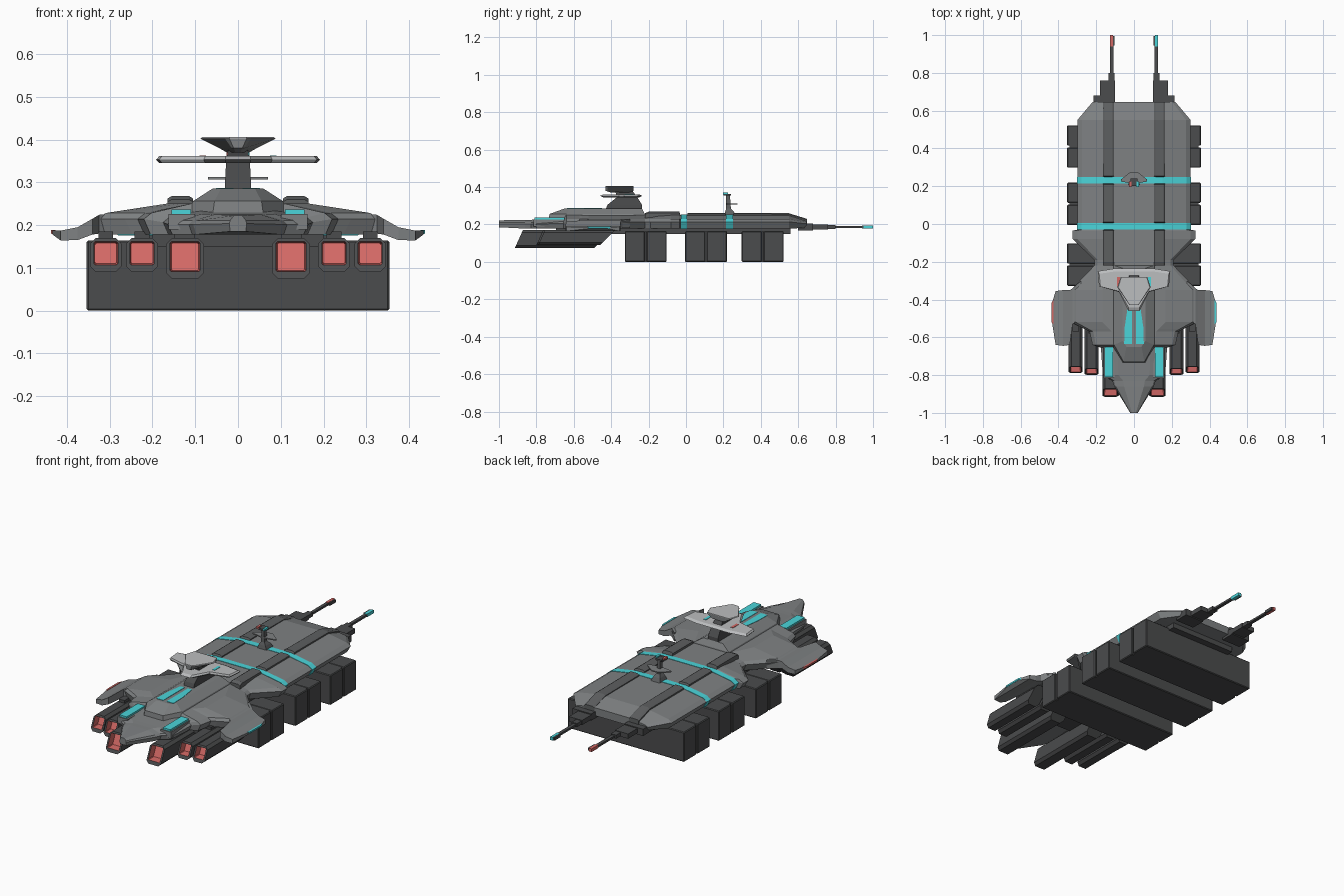
import bpy, bmesh


def material(name, rgb):
    m = bpy.data.materials.new(name)
    m.diffuse_color = (*rgb, 1)
    return m


CYAN = material("cyan", (0.07, 0.66, 0.70))
RED = material("red", (0.65, 0.14, 0.13))
HULL = material("hull_grey", (0.21, 0.22, 0.225))
RAIL = material("rail_grey", (0.11, 0.115, 0.118))
DARK = material("dark_grey", (0.07, 0.072, 0.074))
LIGHT = material("light_grey", (0.5, 0.51, 0.52))
SIDES = ((-1, "left", RED), (1, "right", CYAN))


def loft(name, rings, mat=HULL, caps=(True, True), mirror=False):
    """Skin equal-length rings of points into one flat-faced object."""
    bm = bmesh.new()
    vs = [[bm.verts.new(p) for p in r] for r in rings]
    n = len(rings[0])
    for a, b in zip(vs, vs[1:]):
        for i in range(n):
            j = (i + 1) % n
            bm.faces.new((a[i], a[j], b[j], b[i]))
    if caps[0]:
        bm.faces.new(vs[0][::-1])
    if caps[1]:
        bm.faces.new(vs[-1])
    bmesh.ops.recalc_face_normals(bm, faces=bm.faces)
    me = bpy.data.meshes.new(name)
    bm.to_mesh(me)
    bm.free()
    me.materials.append(mat)
    ob = bpy.data.objects.new(name, me)
    bpy.context.collection.objects.link(ob)
    if mirror:
        ob.modifiers.new("mirror", 'MIRROR')
    return ob


def box(name, x, y, z, mat=HULL, mirror=False):
    ring = lambda h: [(x[0], y[0], h), (x[1], y[0], h), (x[1], y[1], h), (x[0], y[1], h)]
    return loft(name, [ring(z[0]), ring(z[1])], mat, mirror=mirror)


def plate(name, levels, mat=HULL):
    """Symmetric plan outlines (half, x > 0) stacked at heights."""
    return loft(name, [[(x, y, z) for x, y in half] + [(-x, y, z) for x, y in reversed(half)]
                       for z, half in levels], mat)


def hull_ring(y, w, zt=0.25, zb=0.178, grow=0.0):
    h = zt - zb
    half = [(0.5 * w, zt + grow), (0.92 * w + grow, zt - 0.3 * h + grow),
            (w + grow, zt - 0.5 * h), (0.93 * w + grow, zb - grow)]
    return [(x, y, z) for x, z in half] + [(-x, y, z) for x, z in reversed(half)]


# Main hull, rear half and front half
loft("rear_hull", [hull_ring(*s) for s in (
    (-0.24, 0.21), (-0.19, 0.21), (-0.08, 0.325), (-0.035, 0.325), (-0.03, 0.30),
    (0.55, 0.30), (0.645, 0.22, 0.225, 0.182))])
loft("front_hull", [hull_ring(*s) for s in (
    (-0.22, 0.21), (-0.35, 0.335), (-0.52, 0.335), (-0.555, 0.265), (-0.57, 0.235),
    (-0.64, 0.22), (-0.655, 0.175, 0.235), (-0.73, 0.17, 0.23), (-0.80, 0.165, 0.226),
    (-0.83, 0.115, 0.225), (-0.86, 0.105, 0.225), (-1.0, 0.02, 0.222, 0.185))])
box("keel", (-0.2, 0.2), (-0.62, 0.56), (0.15, 0.182), DARK)

# Cyan bands wrapping the hull
for i, (y0, y1) in enumerate(((-0.028, 0.005), (0.215, 0.25))):
    loft(f"hull_band_{i}", [hull_ring(y, 0.30, grow=0.002) for y in (y0, y1)], CYAN)

# Raised roof rails
loft("roof_rail", [[(0.105, y, z - 0.03), (0.165, y, z - 0.03), (0.165, y, z - 0.006),
                    (0.155, y, z), (0.115, y, z), (0.105, y, z - 0.006)]
                   for y, z in ((-0.22, 0.26), (-0.2, 0.268), (-0.035, 0.268), (-0.03, 0.25),
                                (0.005, 0.25), (0.01, 0.262), (0.21, 0.262), (0.215, 0.25),
                                (0.25, 0.25), (0.255, 0.262), (0.55, 0.26), (0.647, 0.23))],
     RAIL, mirror=True)

# Cargo containers: three paired blocks with a recessed core
for i, y in enumerate((-0.327, -0.005, 0.298)):
    for j in (0, 1):
        a = y + 0.117 * j
        ob = box(f"container_{i}_{j}", (-0.354, 0.354), (a, a + 0.107), (0, 0.164), DARK)
        b = ob.modifiers.new("bevel", 'BEVEL')
        b.width, b.segments = 0.004, 1
    box(f"container_core_{i}", (-0.342, 0.342), (y + 0.1, y + 0.125), (0, 0.162), DARK)

# Drooping side wings with coloured tips
wing = ((0.28, -0.50, -0.30, 0.18, 0.228), (0.325, -0.53, -0.34, 0.18, 0.224),
        (0.34, -0.64, -0.35, 0.178, 0.215), (0.375, -0.645, -0.35, 0.165, 0.195),
        (0.415, -0.64, -0.355, 0.164, 0.187), (0.434, -0.52, -0.42, 0.178, 0.187))
loft("side_wing", [[(x, a, z0), (x, b, z0), (x, b, z1), (x, a, z1)]
                   for x, a, b, z0, z1 in wing], mirror=True)
for s, side, mat in SIDES:
    loft(f"wing_tip_{side}", [[(s * x, a, z0), (s * x, b, z0), (s * x, b, 0.189), (s * x, a, 0.189)]
                              for x, a, b, z0 in ((0.427, -0.53, -0.40, 0.175),
                                                  (0.437, -0.52, -0.42, 0.18))], mat)


# Engines: chamfered slanted pods with red recessed mouths
def pod_ring(x0, x1, z0, z1, y, lean, c, inset=0.0, lift=0.0):
    base = z0
    x0, x1, z0, z1 = x0 + inset, x1 - inset, z0 + inset + lift, z1 - inset
    pts = [(x0 + c, z0), (x1 - c, z0), (x1, z0 + c), (x1, z1 - c),
           (x1 - c, z1), (x0 + c, z1), (x0, z1 - c), (x0, z0 + c)]
    return [(x, y + lean * (z - base), z) for x, z in pts]


for name, x0, x1, z0, yf, yb in (("main", 0.08, 0.168, 0.074, -0.915, -0.49),
                                 ("middle", 0.187, 0.262, 0.09, -0.80, -0.46),
                                 ("outer", 0.272, 0.346, 0.09, -0.79, -0.46)):
    pod = lambda y, lean, inset=0.0, c=0.014, lift=0.0: pod_ring(
        x0, x1, z0, 0.17, y, lean, c, inset, lift)
    rim = pod(yf, 0.45, 0.009, 0.003, 0.008)
    loft(f"{name}_engine", [pod(yb, 1.0), pod(yb - 0.04, 0.8), pod(yf + 0.1, 0.45),
                            pod(yf, 0.45), rim], DARK, caps=(True, False), mirror=True)
    loft(f"{name}_engine_mouth", [rim, pod(yf + 0.04, 0.45, 0.012, 0.003, 0.008)], RED,
         caps=(False, True), mirror=True)
    box(f"{name}_engine_pylon", (x0 + 0.02, x1 - 0.02), (yf + 0.22, yb + 0.02),
        (0.16, 0.185), DARK, mirror=True)

# Upper deck with cyan windows
plate("upper_deck", [(0.22, [(0.06, -0.735), (0.12, -0.64), (0.12, -0.215)]),
                     (0.256, [(0.055, -0.73), (0.105, -0.64), (0.105, -0.22)]),
                     (0.285, [(0.04, -0.65), (0.06, -0.62), (0.06, -0.235)])])
loft("deck_window", [[(0.01, -0.635, z), (0.052, -0.635, z), (0.05, -0.55, z),
                      (0.035, -0.45, z), (0.01, -0.45, z)] for z in (0.28, 0.287)],
     CYAN, mirror=True)
box("bow_shoulder", (0.10, 0.162), (-0.815, -0.645), (0.19, 0.226), mirror=True)
box("bow_window", (0.11, 0.155), (-0.81, -0.65), (0.21, 0.236), CYAN, mirror=True)

# Command tower
plate("tower_neck", [(0.28, [(0.03, -0.43), (0.03, -0.235)]),
                     (0.305, [(0.03, -0.42), (0.03, -0.235)]),
                     (0.345, [(0.028, -0.37), (0.028, -0.26)]),
                     (0.385, [(0.022, -0.38), (0.022, -0.29)])], DARK)
lower = [(0.03, -0.46), (0.08, -0.36), (0.185, -0.33), (0.192, -0.25), (0.10, -0.235)]
shrunk = [(x * 0.96, -0.34 + (y + 0.34) * 0.85) for x, y in lower]
plate("tower_wing", [(0.345, shrunk), (0.353, lower)], HULL)
plate("tower_wing_top", [(0.353, lower), (0.361, shrunk)], LIGHT)
top = [(0.02, -0.43), (0.03, -0.42), (0.088, -0.335), (0.07, -0.28)]
plate("tower_roof_base", [(0.37, [(x * 0.3, -0.35 + (y + 0.35) * 0.6) for x, y in top]),
                          (0.38, [(x * 0.5, y) for x, y in top]), (0.402, top)])
plate("tower_roof", [(0.402, top), (0.406, [(x * 0.95, y) for x, y in top])], LIGHT)
for s, side, mat in SIDES:
    box(f"tower_light_{side}", (s * 0.075, s * 0.09), (-0.33, -0.28), (0.358, 0.363), mat)

# Sensor mast on the rear roof
plate("mast", [(0.245, [(0.03, 0.205), (0.03, 0.27)]), (0.27, [(0.02, 0.21), (0.02, 0.255)]),
               (0.285, [(0.01, 0.215), (0.01, 0.24)]), (0.355, [(0.008, 0.215), (0.008, 0.235)])],
      RAIL)
plate("mast_crossbar", [(z, [(0.015, 0.215), (0.07, 0.225), (0.07, 0.235), (0.02, 0.275)])
                        for z in (0.307, 0.313)])
box("mast_head", (-0.018, 0.018), (0.20, 0.24), (0.355, 0.364), DARK)
for s, side, mat in SIDES:
    box(f"mast_light_{side}", (s * 0.014, s * 0.027), (0.197, 0.225), (0.36, 0.37), mat)

# Rear docking prongs
for i, (x0, x1, y0, y1, z0, z1) in enumerate((
        (0.10, 0.215, 0.60, 0.68, 0.168, 0.205), (0.10, 0.18, 0.68, 0.76, 0.174, 0.2),
        (0.103, 0.135, 0.76, 0.80, 0.177, 0.197), (0.108, 0.126, 0.79, 0.95, 0.181, 0.192))):
    box(f"prong_segment_{i}", (x0, x1), (y0, y1), (z0, z1), DARK, mirror=True)
box("prong_tip_core", (0.102, 0.112), (0.945, 0.995), (0.178, 0.194), DARK, mirror=True)
for s, side, mat in SIDES:
    box(f"prong_tip_{side}", (s * 0.11, s * 0.126), (0.94, 1.0), (0.178, 0.195), mat)
